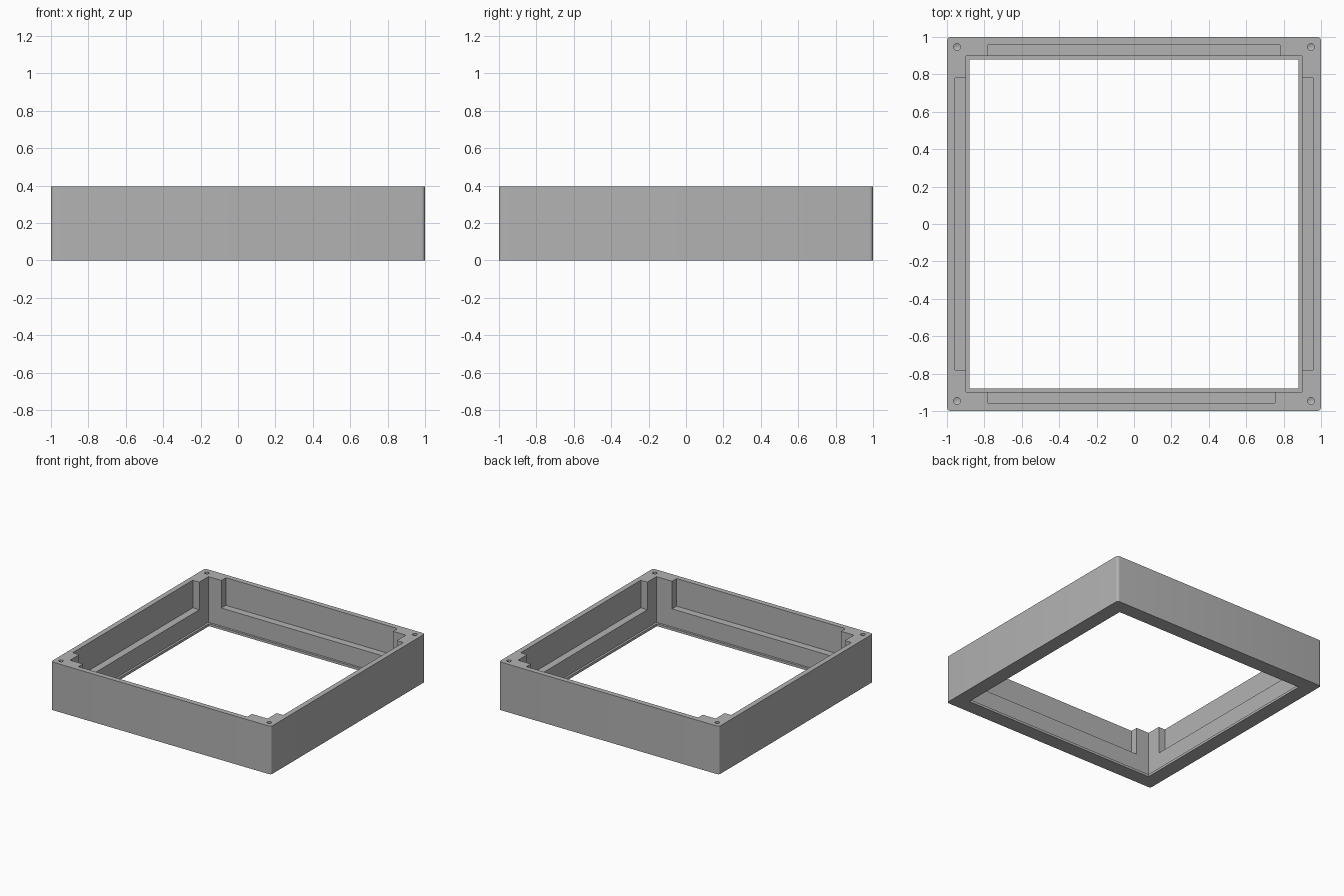
import bpy, bmesh
from mathutils import Matrix

HEIGHT = 0.395
LIP_TOP = 0.02
LEDGE = 0.168
OVER = 0.6

if "Cube" in bpy.data.objects:
    bpy.data.objects.remove(bpy.data.objects["Cube"], do_unlink=True)

grey = bpy.data.materials.new("plain grey")
grey.use_nodes = True
colour = (0.45, 0.45, 0.45, 1)
grey.diffuse_color = colour
grey.node_tree.nodes["Principled BSDF"].inputs["Base Color"].default_value = colour


def finish(name, bm):
    mesh = bpy.data.meshes.new(name)
    bm.to_mesh(mesh)
    bm.free()
    mesh.materials.append(grey)
    obj = bpy.data.objects.new(name, mesh)
    bpy.context.collection.objects.link(obj)
    return obj


def box(name, x0, x1, y0, y1, z0, z1, corner=0):
    bm = bmesh.new()
    place = Matrix.Translation(((x0 + x1) / 2, (y0 + y1) / 2, (z0 + z1) / 2))
    size = Matrix.Diagonal((x1 - x0, y1 - y0, z1 - z0, 1))
    bmesh.ops.create_cube(bm, size=1, matrix=place @ size)
    if corner:
        upright = [e for e in bm.edges
                   if abs(e.verts[0].co.z - e.verts[1].co.z) > 0.1]
        bmesh.ops.bevel(bm, geom=upright, offset=corner, segments=6,
                        profile=0.5, affect='EDGES')
    return finish(name, bm)


def screw_hole(name, x, y, radius=0.018, depth=0.2):
    # Straight bore with a drilled, pointed end
    bm = bmesh.new()
    length = depth + 0.1
    place = Matrix.Translation((x, y, HEIGHT + 0.1 - length / 2))
    bmesh.ops.create_cone(bm, cap_ends=True, segments=24, radius1=radius,
                          radius2=radius, depth=length, matrix=place)
    floor = min(bm.faces, key=lambda f: f.calc_center_median().z)
    tip = bmesh.ops.poke(bm, faces=[floor])["verts"][0]
    tip.co.z -= radius / 2
    return finish(name, bm)


# Outer block with rounded upright corners
frame = box("square_frame", -1, 1, -1, 1, 0, HEIGHT, corner=0.02)

# Openings: bottom hole inside the lip, main cavity, wall recesses
cutters = [
    box("lip_opening_cutter", -0.88, 0.88, -0.88, 0.88, -0.1, OVER),
    box("cavity_cutter", -0.898, 0.898, -0.898, 0.898, LIP_TOP, OVER),
    box("side_recess_cutter", -0.957, 0.957, -0.78, 0.78, LEDGE, OVER),
    box("back_recess_cutter", -0.78, 0.78, 0.5, 0.957, LEDGE, OVER),
    box("front_recess_cutter", -0.78, 0.755, -0.957, -0.5, LEDGE, OVER),
]

# Screw holes in the four corner posts
for x in (-0.946, 0.946):
    for y in (-0.946, 0.946):
        cutters.append(screw_hole("screw_hole_cutter", x, y))

bpy.context.view_layer.objects.active = frame
for cutter in cutters:
    cut = frame.modifiers.new(cutter.name, 'BOOLEAN')
    cut.operation = 'DIFFERENCE'
    cut.solver = 'EXACT'
    cut.object = cutter
    bpy.ops.object.modifier_apply(modifier=cut.name)
    bpy.data.objects.remove(cutter, do_unlink=True)

# Smooth the rounded corners and bores, keep the rest crisp
bpy.ops.object.select_all(action='DESELECT')
frame.select_set(True)
bpy.ops.object.shade_smooth_by_angle(angle=0.5)
